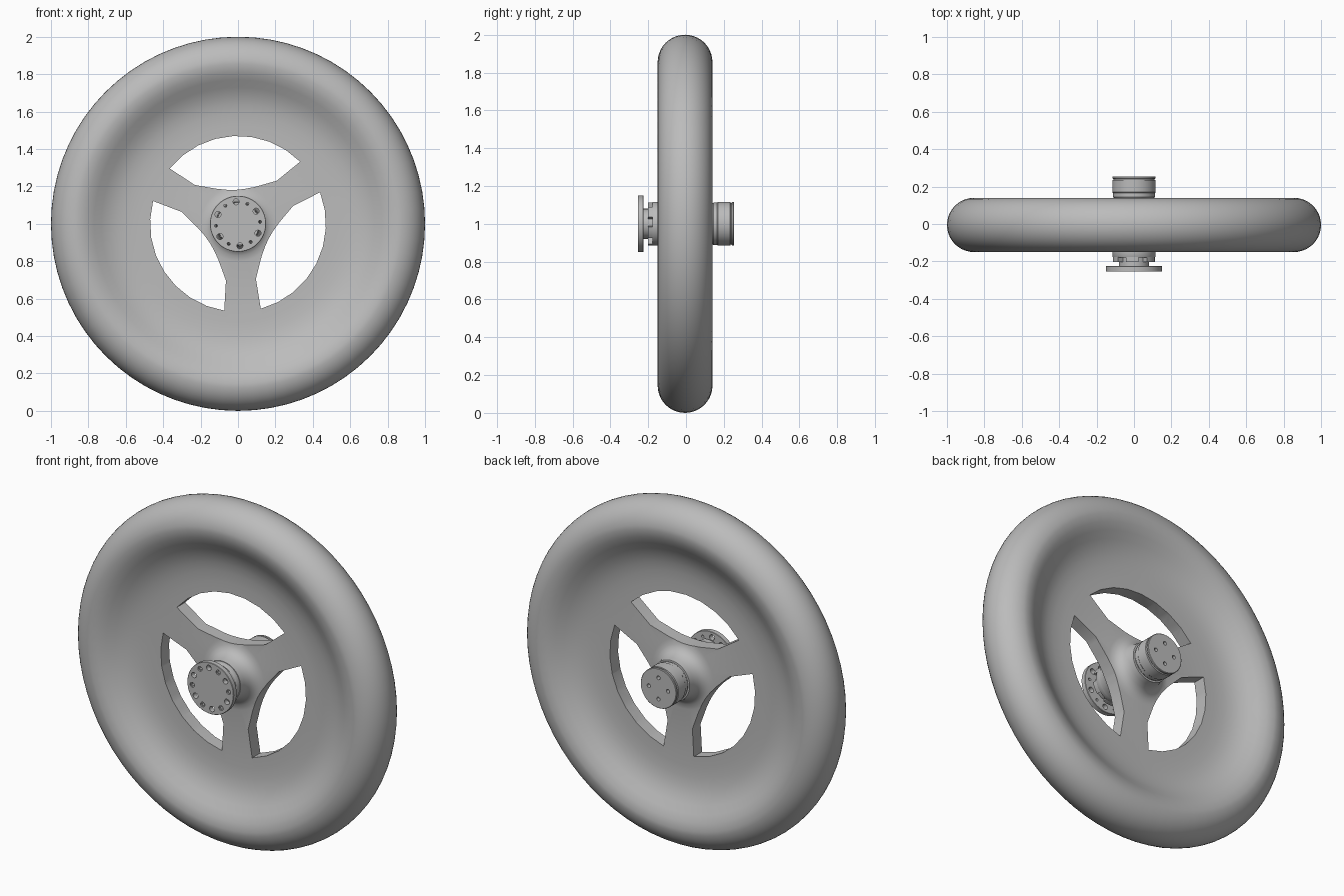
import bpy, bmesh
from math import sin, cos, pi, radians

cube = bpy.data.objects.get("Cube")
if cube:
    bpy.data.objects.remove(cube, do_unlink=True)

grey = bpy.data.materials.new("plain grey")
grey.use_nodes = True
tone = (0.5, 0.5, 0.5, 1)
grey.diffuse_color = tone
grey.node_tree.nodes["Principled BSDF"].inputs["Base Color"].default_value = tone


def add_object(name, bm):
    bmesh.ops.recalc_face_normals(bm, faces=bm.faces)
    mesh = bpy.data.meshes.new(name)
    bm.to_mesh(mesh)
    bm.free()
    mesh.materials.append(grey)
    obj = bpy.data.objects.new(name, mesh)
    bpy.context.collection.objects.link(obj)
    return obj


def polar(r, a, y):
    return (r * cos(a), y, 1 + r * sin(a))


def lathe(name, profile, steps):
    """Turn (radius, y) points around the axle and cap both ends."""
    bm = bmesh.new()
    rings = [[bm.verts.new(polar(r, 2 * pi * i / steps, y)) for i in range(steps)]
             for r, y in profile]
    for a, b in zip(rings, rings[1:]):
        for i in range(steps):
            j = (i + 1) % steps
            bm.faces.new((a[i], a[j], b[j], b[i]))
    bm.faces.new(rings[0])
    bm.faces.new(rings[-1])
    return add_object(name, bm)


def add_prism(bm, outline, y0, y1):
    """Extrude an (x, z) outline along the axle."""
    face = bm.faces.new([bm.verts.new((x, y0, z)) for x, z in outline])
    grown = bmesh.ops.extrude_face_region(bm, geom=[face])["geom"]
    moved = [v for v in grown if isinstance(v, bmesh.types.BMVert)]
    bmesh.ops.translate(bm, verts=moved, vec=(0, y1 - y0, 0))


def disc_outline(radius, at_r, angle, sides=16):
    x, _, z = polar(at_r, angle, 0)
    return [(x + radius * cos(2 * pi * i / sides), z + radius * sin(2 * pi * i / sides))
            for i in range(sides)]


def cut(obj, bm):
    cutter = add_object(obj.name + "_cutter", bm)
    cutter.hide_render = True
    mod = obj.modifiers.new("cut", "BOOLEAN")
    mod.operation = "DIFFERENCE"
    mod.solver = "EXACT"
    mod.object = cutter
    bpy.context.view_layer.objects.active = obj
    bpy.ops.object.modifier_apply(modifier=mod.name)
    bpy.data.objects.remove(cutter, do_unlink=True)


def smooth(obj, angle=35):
    bpy.ops.object.select_all(action="DESELECT")
    obj.select_set(True)
    bpy.context.view_layer.objects.active = obj
    bpy.ops.object.shade_smooth_by_angle(angle=radians(angle))


# Wheel: fillet at the hub, flat web, then a swelling round tyre
half = [(0.1, 0.142), (0.118, 0.14), (0.121, 0.11), (0.13, 0.08), (0.145, 0.058),
        (0.17, 0.043), (0.2, 0.038), (0.53, 0.038), (0.59, 0.042), (0.64, 0.05),
        (0.69, 0.066), (0.73, 0.087), (0.77, 0.112), (0.81, 0.134)]
half += [(0.855 + 0.145 * sin(t), 0.145 * cos(t))
         for t in [radians(9 * k) for k in range(11)]]
front = [(r, -y - 0.005) for r, y in half]
back = [(r, y - 0.005) for r, y in reversed(half[:-1])]
wheel = lathe("wheel", front + back, 72)

# Three openings that leave the curved spokes
inner = [(-45, 0.31), (-28, 0.218), (-14, 0.19), (0, 0.182),
         (14, 0.19), (28, 0.218), (45, 0.31)]
outer = [(48 - 12 * k, 0.47) for k in range(9)]
bm = bmesh.new()
for turn in (93, 213, 333):
    points = [polar(r, radians(turn + a), 0) for a, r in inner + outer]
    add_prism(bm, [(x, z) for x, _, z in points], -0.3, 0.3)
cut(wheel, bm)
smooth(wheel)

# Hub barrel with a grooved rear cap
hub = lathe("hub", [(0.08, -0.225), (0.08, -0.178), (0.113, -0.178), (0.115, -0.175),
                    (0.115, -0.145), (0.108, -0.14), (0.108, 0.14), (0.112, 0.145),
                    (0.112, 0.165), (0.116, 0.17), (0.116, 0.234), (0.109, 0.236),
                    (0.109, 0.241), (0.116, 0.243), (0.116, 0.252), (0.113, 0.255)], 48)
bm = bmesh.new()
for k in range(4):
    add_prism(bm, disc_outline(0.011, 0.062, k * pi / 2), 0.2, 0.3)
cut(hub, bm)
smooth(hub)

# Raised teeth around the front of the hub
bm = bmesh.new()
for k in range(6):
    mid = radians(k * 60 + 35)
    arc = [mid + radians(d) for d in (-17, -8, 0, 8, 17)]
    points = [polar(0.114, a, 0) for a in arc] + [polar(0.07, a, 0) for a in reversed(arc)]
    add_prism(bm, [(x, z) for x, _, z in points], -0.202, -0.17)
smooth(add_object("hub_teeth", bm))

# Mounting flange with alternating plain and countersunk holes
flange = lathe("mounting_flange", [(0.148, -0.255), (0.15, -0.253),
                                   (0.15, -0.227), (0.148, -0.225)], 48)
bm = bmesh.new()
for k in range(12):
    angle = radians(95 + 30 * k)
    add_prism(bm, disc_outline(0.016 if k % 2 == 0 else 0.008, 0.118, angle), -0.3, -0.2)
cut(flange, bm)
bm = bmesh.new()
for k in range(1, 12, 2):
    add_prism(bm, disc_outline(0.014, 0.118, radians(95 + 30 * k)), -0.3, -0.247)
cut(flange, bm)
smooth(flange)
